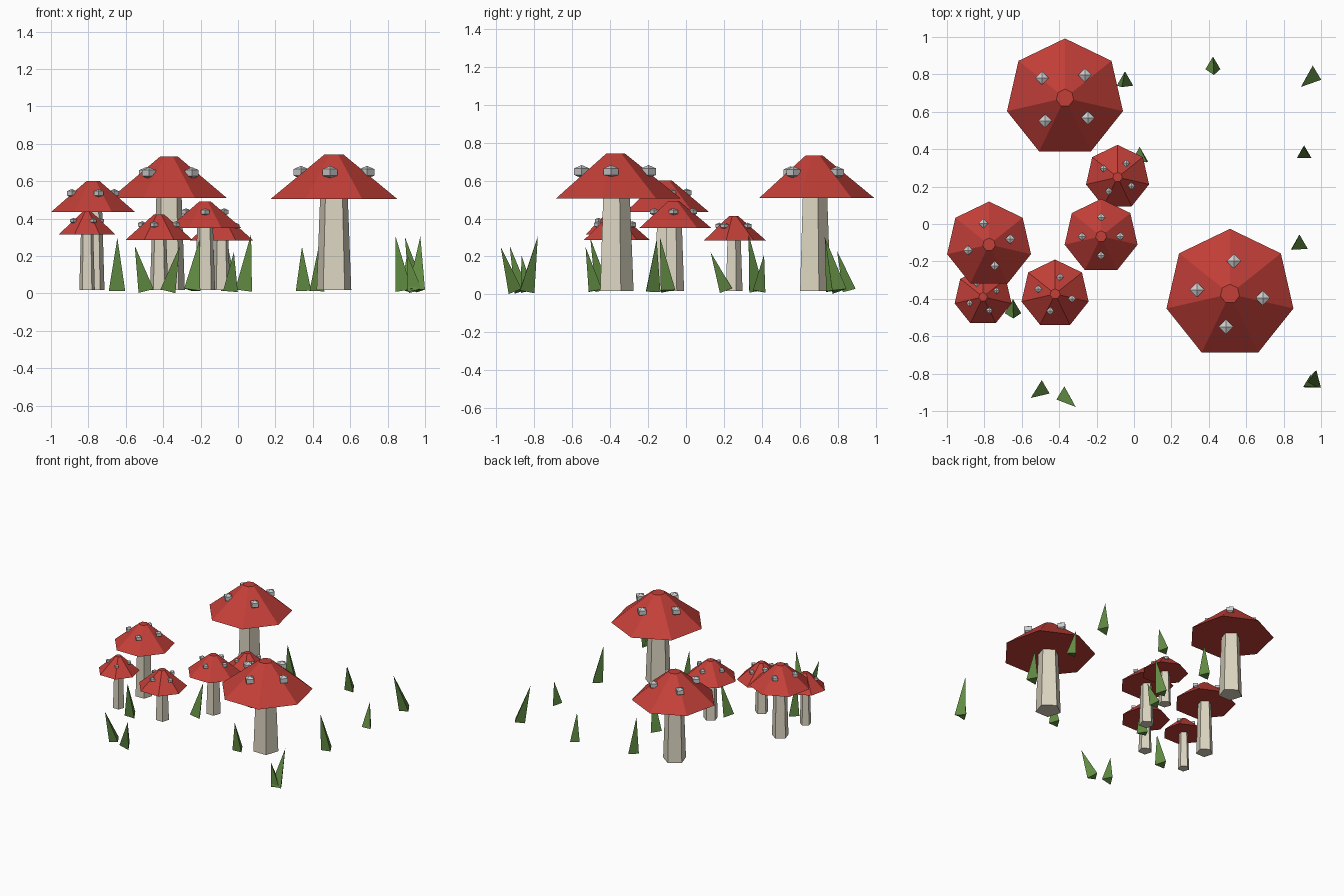
import bpy
from math import sin, cos, pi, radians
from mathutils import Vector

if "Cube" in bpy.data.objects:
    bpy.data.objects.remove(bpy.data.objects["Cube"])


def material(name, rgb):
    m = bpy.data.materials.new(name)
    m.diffuse_color = (*rgb, 1)
    m.use_nodes = True
    m.node_tree.nodes["Principled BSDF"].inputs["Base Color"].default_value = m.diffuse_color
    return m


RED = material("cap_red", (0.55, 0.05, 0.04))
CREAM = material("stem_cream", (0.71, 0.66, 0.53))
WHITE = material("spot_white", (0.75, 0.75, 0.72))
GREEN = material("grass_green", (0.12, 0.26, 0.055))


def lathe(sides, profile):
    """Flat-faced solid from (radius, z) points; first corner faces +y, radius 0 is a tip."""
    verts, faces, rings = [], [], []
    for r, z in profile:
        n = sides if r > 0 else 1
        rings.append([len(verts) + i for i in range(n)])
        for i in range(n):
            a = pi / 2 + 2 * pi * i / sides
            verts.append(Vector((r * cos(a), r * sin(a), z)))
    for lo, hi in zip(rings, rings[1:]):
        for i in range(sides):
            j = (i + 1) % sides
            if len(lo) == 1:
                faces.append((lo[0], hi[j], hi[i]))
            elif len(hi) == 1:
                faces.append((lo[i], lo[j], hi[0]))
            else:
                faces.append((lo[i], lo[j], hi[j], hi[i]))
    if len(rings[0]) > 1:
        faces.append(tuple(reversed(rings[0])))
    if len(rings[-1]) > 1:
        faces.append(tuple(rings[-1]))
    return verts, faces


def add(name, verts, faces, mat):
    me = bpy.data.meshes.new(name)
    me.from_pydata([tuple(v) for v in verts], [], faces)
    me.materials.append(mat)
    ob = bpy.data.objects.new(name, me)
    bpy.context.collection.objects.link(ob)
    return ob


GROUND = 0.018

# Mushrooms: x, y, cap radius, cap bottom, cap top, angle of first spot
mushrooms = [
    (0.513, -0.374, 0.348, 0.505, 0.743, 83),
    (-0.369, 0.674, 0.318, 0.51, 0.733, 49),
    (-0.775, -0.110, 0.230, 0.436, 0.602, 15),
    (-0.807, -0.390, 0.156, 0.315, 0.438, 25),
    (-0.422, -0.374, 0.184, 0.286, 0.423, 74),
    (-0.176, -0.066, 0.200, 0.350, 0.493, 0),
    (-0.088, 0.250, 0.173, 0.284, 0.413, 58),
]
for k, (x, y, r, z0, z1, phase) in enumerate(mushrooms, 1):
    h = z1 - z0
    # stem, running slightly into the cap
    stem = add(f"stem_{k}", *lathe(5, [(0.28 * r, GROUND), (0.222 * r, z0 + 0.1 * h)]), CREAM)
    stem.location = (x, y, 0)
    # cap
    cap = add(f"cap_{k}", *lathe(7, [(r, z0), (0.15 * r, z1)]), RED)
    cap.location = (x, y, 0)
    # four spots on the slope of the cap
    s = 0.133 * r
    shape = [(0, -0.75 * s), (0.866 * s, -0.375 * s), (0.866 * s, 0.375 * s), (0, 0.75 * s)]
    for i in range(4):
        a = radians(phase + 90 * i)
        spot = add(f"spot_{k}_{i + 1}", *lathe(4, shape), WHITE)
        spot.location = (x + 0.51 * r * cos(a), y + 0.51 * r * sin(a), z0 + 0.6 * h)

# Grass blades: base x, base y, tip x, tip y, tip z
blades = [
    (-0.647, -0.452, -0.645, -0.505, 0.297),
    (-0.492, -0.882, -0.552, -0.930, 0.255),
    (-0.374, -0.914, -0.312, -0.978, 0.252),
    (-0.245, -0.185, -0.205, -0.155, 0.290),
    (-0.040, 0.200, -0.022, 0.130, 0.222),
    (0.030, 0.360, 0.070, 0.330, 0.318),
    (-0.048, 0.765, -0.065, 0.732, 0.300),
    (0.350, -0.490, 0.342, -0.530, 0.250),
    (0.422, 0.850, 0.427, 0.797, 0.230),
    (0.957, 0.797, 0.893, 0.733, 0.300),
    (0.910, 0.375, 0.904, 0.412, 0.210),
    (0.885, -0.107, 0.843, -0.138, 0.303),
    (0.955, -0.850, 0.975, -0.782, 0.306),
    (0.945, -0.850, 0.906, -0.868, 0.205),
]
for k, (bx, by, tx, ty, tz) in enumerate(blades, 1):
    base = Vector((bx, by, GROUND))
    d = Vector((tx, ty, tz)) - base
    q = Vector((0, 0, 1)).rotation_difference(d)
    verts, faces = lathe(3, [(0.03 + 0.07 * tz, 0), (0, d.length)])
    add(f"grass_blade_{k}", [base + q @ v for v in verts], faces, GREEN)
